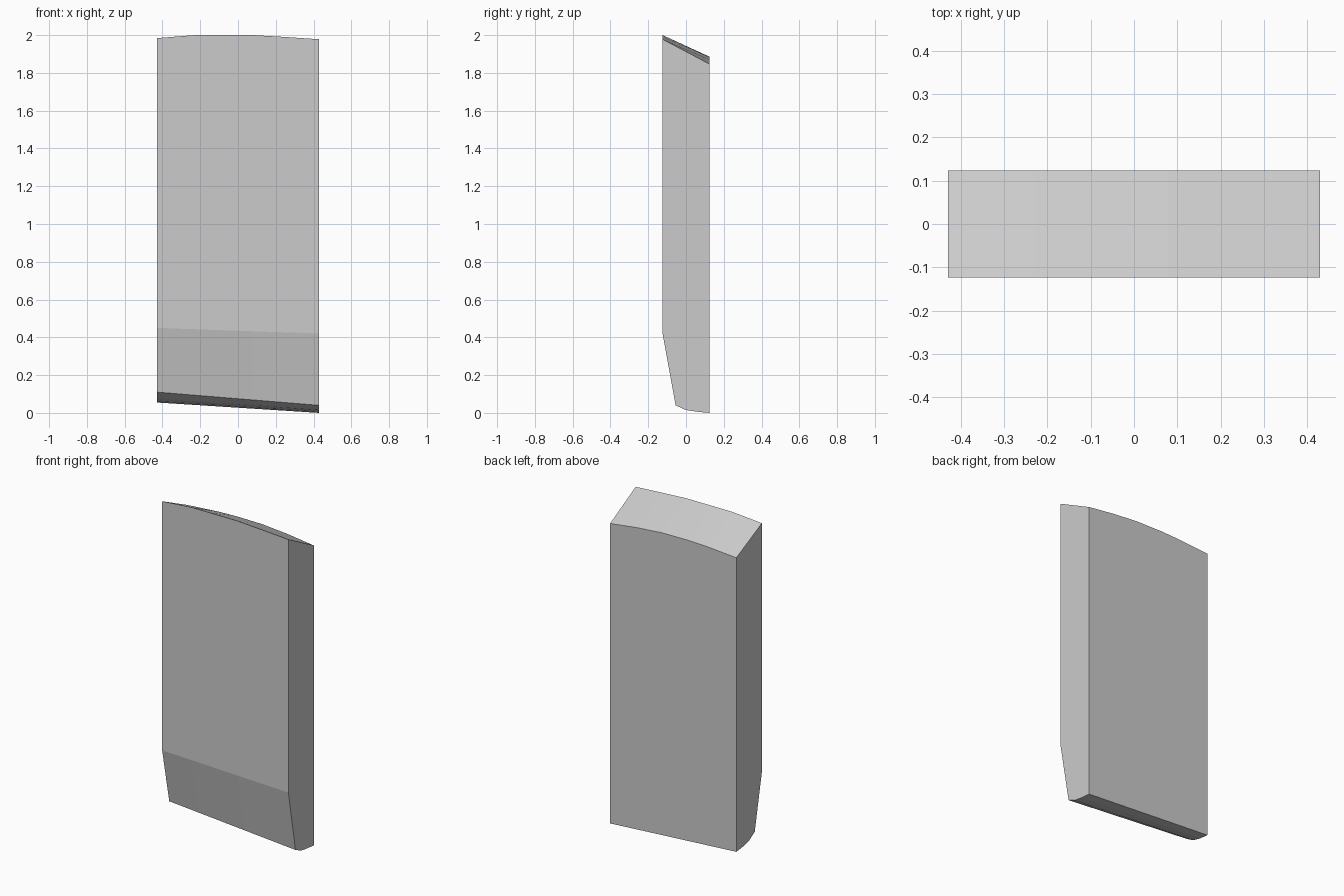
import bpy, bmesh

if "Cube" in bpy.data.objects:
    bpy.data.objects.remove(bpy.data.objects["Cube"])

W, D = 0.43, 0.124

# top edge stations: x, front height, back height
stations = [(-W, 1.984, 1.866), (-0.23, 2.0, 1.881), (-0.10, 2.0, 1.886),
            (0.08, 2.0, 1.884), (0.25, 1.99, 1.870), (W, 1.978, 1.847)]

# lower profile: y, height at left end, height at right end
lower = [(-D, 0.45, 0.42), (-0.055, 0.11, 0.04), (0.0, 0.077, 0.015),
         (0.06, 0.062, 0.006), (D, 0.055, 0.0)]

bm = bmesh.new()
rings = []
for x, front, back in stations:
    t = (x + W) / (2 * W)
    ring = [bm.verts.new((x, y, a + (b - a) * t)) for y, a, b in lower]
    ring += [bm.verts.new((x, D, back)), bm.verts.new((x, -D, front))]
    rings.append(ring)

# skin between cross-sections, then cap both ends
for r0, r1 in zip(rings, rings[1:]):
    for i in range(len(r0)):
        j = (i + 1) % len(r0)
        bm.faces.new((r0[i], r0[j], r1[j], r1[i]))
bm.faces.new(rings[0])
bm.faces.new(rings[-1])
bmesh.ops.recalc_face_normals(bm, faces=bm.faces)

mesh = bpy.data.meshes.new("stone_slab")
bm.to_mesh(mesh)
bm.free()
slab = bpy.data.objects.new("stone_slab", mesh)
bpy.context.collection.objects.link(slab)
